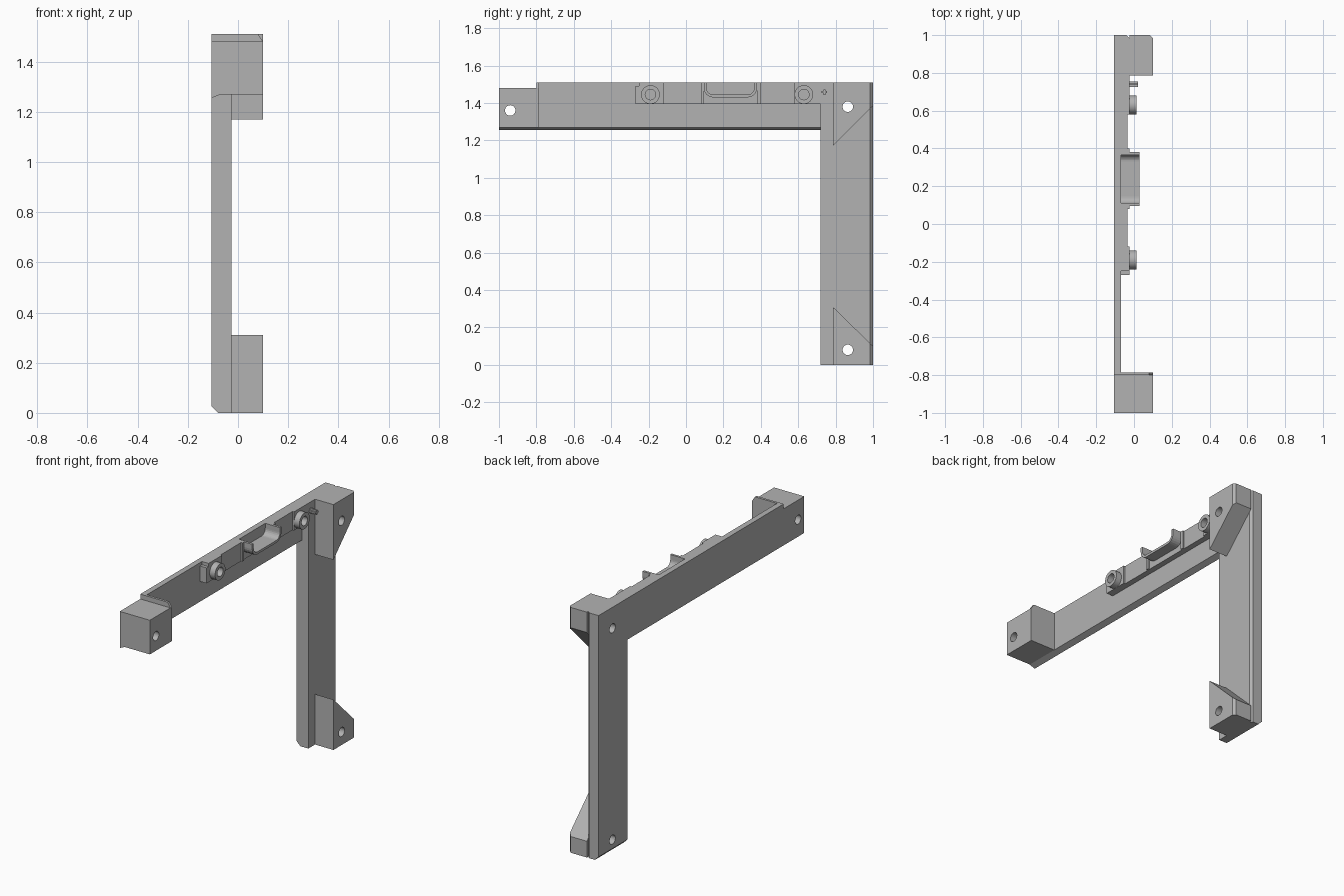
import bpy, bmesh, math
from mathutils import Vector, Matrix

if "Cube" in bpy.data.objects:
    bpy.data.objects.remove(bpy.data.objects["Cube"])

grey = bpy.data.materials.new("matte grey")
grey.use_nodes = True
GREY = (0.45, 0.45, 0.45, 1)
grey.diffuse_color = GREY
grey.node_tree.nodes["Principled BSDF"].inputs["Base Color"].default_value = GREY


def finish(name, bm):
    bmesh.ops.recalc_face_normals(bm, faces=bm.faces)
    mesh = bpy.data.meshes.new(name)
    bm.to_mesh(mesh)
    bm.free()
    mesh.materials.append(grey)
    obj = bpy.data.objects.new(name, mesh)
    bpy.context.collection.objects.link(obj)
    return obj


def slab(name, outline, x0, x1, cuts=()):
    """Extrude a (y, z) outline along x, then trim by (point, normal) planes."""
    bm = bmesh.new()
    face = bm.faces.new([bm.verts.new((x0, y, z)) for y, z in outline])
    ext = bmesh.ops.extrude_face_region(bm, geom=[face])["geom"]
    bmesh.ops.translate(bm, vec=(x1 - x0, 0, 0),
                        verts=[v for v in ext if isinstance(v, bmesh.types.BMVert)])
    for point, normal in cuts:
        geom = bm.verts[:] + bm.edges[:] + bm.faces[:]
        cut = bmesh.ops.bisect_plane(bm, geom=geom, plane_co=point,
                                     plane_no=Vector(normal).normalized(), clear_outer=True)
        edges = [e for e in cut["geom_cut"] if isinstance(e, bmesh.types.BMEdge)]
        bmesh.ops.contextual_create(bm, geom=edges)
    return finish(name, bm)


def rect(y0, y1, z0, z1):
    return [(y0, z0), (y1, z0), (y1, z1), (y0, z1)]


def rod(name, y, z, radius, x0, x1):
    """Cylinder lying along x."""
    bm = bmesh.new()
    place = Matrix.Translation(((x0 + x1) / 2, y, z)) @ Matrix.Rotation(math.pi / 2, 4, "Y")
    bmesh.ops.create_cone(bm, cap_ends=True, segments=32, radius1=radius,
                          radius2=radius, depth=x1 - x0, matrix=place)
    return finish(name, bm)


def drill(y, z, *targets):
    cutter = rod("hole_cutter", y, z, 0.028, -0.3, 0.3)
    cutter.hide_render = True
    cutter.hide_set(True)
    for obj in targets:
        mod = obj.modifiers.new("hole", "BOOLEAN")
        mod.operation, mod.solver, mod.object = "DIFFERENCE", "EXACT", cutter


def u_path(y0, y1, floor, top, r):
    """Round-cornered U, from the left rim down and up to the right rim."""
    path = [(y0, top)]
    for cy, start in ((y0 + r, math.pi), (y1 - r, 1.5 * math.pi)):
        for i in range(7):
            a = start + i * math.pi / 12
            path.append((cy + r * math.cos(a), floor + r + r * math.sin(a)))
    return path + [(y1, top)]


BACK, TOP = -0.105, 1.51
WALL, POST, PAD = -0.07, -0.025, -0.035

# Horizontal beam with a sloped underside
beam = slab("beam", [(-1, 1.255), (0.72, 1.255), (0.72, TOP), (-0.8, TOP),
                     (-0.8, 1.48), (-1, 1.48)], BACK, WALL,
            [((WALL, 0, 1.27), (0.015, 0, -0.035))])

# Upright post, chamfered on its rear edge and foot
post = slab("post", rect(0.72, 1, 0, TOP), BACK, POST,
            [((POST, 0.985, 0), (1, 1, 0)), ((-0.08, 0, 0), (-1, 0, -1))])

# Mounting block at the free end, with a raised lip
front_block = slab("front_block", [(-1, 1.27), (-0.785, 1.27), (-0.785, TOP),
                                   (-0.8, TOP), (-0.8, 1.48), (-1, 1.48)], WALL, 0.1,
                   [((0.1, 0, 1.48), (0.03, 0, 0.02))])

# Sloped mounting blocks at both ends of the post
corner = [((0.1, 0.985, 0), (1, 1, 0))]
top_block = slab("top_block", [(0.785, 1.17), (1, 1.385), (1, TOP), (0.785, TOP)],
                 POST, 0.1, corner)
foot_block = slab("foot_block", [(0.785, 0), (1, 0), (1, 0.1), (0.785, 0.31)],
                  POST, 0.1, corner)

# Bolt holes
drill(-0.94, 1.36, beam, front_block)
drill(0.865, 1.38, post, top_block)
drill(0.865, 0.08, post, foot_block)

# Inner rail, notched for the tray
inner = u_path(0.11, 0.365, 1.445, TOP, 0.035)
outer = u_path(0.095, 0.38, 1.43, TOP, 0.05)
slab("rail", [(0.72, 1.395), (0.72, TOP)] + inner[::-1]
     + [(-0.25, TOP), (-0.25, 1.49), (-0.27, 1.49), (-0.27, 1.395)], WALL, PAD)
slab("rail_end_stop", rect(-0.27, -0.25, 1.395, 1.49), PAD, POST)
for y0, y1 in ((-0.25, -0.12), (0.08, 0.095), (0.38, 0.4), (0.58, 0.72)):
    slab("rail_pad", rect(y0, y1, 1.395, TOP), PAD, POST)

# Curved tray
slab("tray", outer + inner[::-1], PAD, 0.03)

# Hollow bosses
for y in (-0.19, 0.63):
    boss = rod("boss", y, 1.445, 0.05, POST, 0.012)
    drill(y, 1.445, boss)
    bpy.context.view_layer.objects.active = boss
    bpy.ops.object.select_all(action="DESELECT")
    boss.select_set(True)
    bpy.ops.object.shade_smooth_by_angle()

# Small cross-shaped pin
slab("pin_across", rect(0.725, 0.755, 1.453, 1.463), POST, 0.02)
slab("pin_upright", rect(0.735, 0.745, 1.443, 1.473), POST, 0.02)
